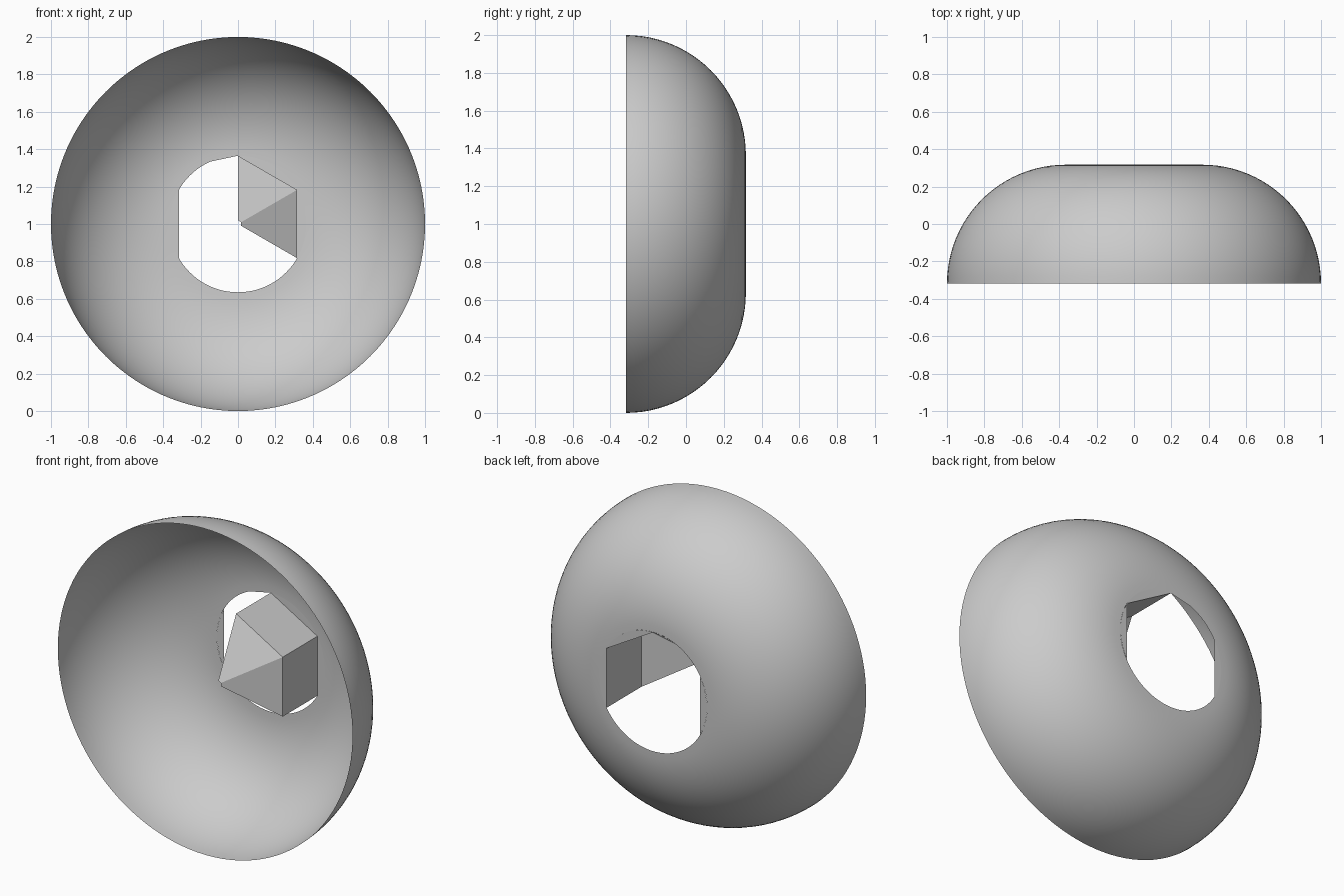
import bpy, bmesh
from math import sin, cos, pi, radians
from mathutils import Vector, Matrix

cube = bpy.data.objects.get("Cube")
if cube:
    bpy.data.objects.remove(cube, do_unlink=True)

HOLE, BULGE = 0.365, 0.635      # hole radius, rounding radius
FRONT, BACK = -0.318, 0.318     # open rim and flat end
SOCKET, TIP = -0.018, -0.19     # socket wall end, cone tip
STEP = 3                        # degrees per segment

grey = bpy.data.materials.new("grey")
grey.use_nodes = True
grey.diffuse_color = (0.6, 0.6, 0.6, 1)
grey.node_tree.nodes["Principled BSDF"].inputs["Base Color"].default_value = (0.6, 0.6, 0.6, 1)


def polar(radius, degrees, y):
    a = radians(degrees)
    return Vector((radius * cos(a), y, 1 + radius * sin(a)))


def finish(name, bm):
    mesh = bpy.data.meshes.new(name)
    bm.to_mesh(mesh)
    bm.free()
    mesh.materials.append(grey)
    obj = bpy.data.objects.new(name, mesh)
    bpy.context.collection.objects.link(obj)
    return obj


def add_face(bm, points):
    bm.faces.new([bm.verts.new(p) for p in points])


# Domed shell: a quarter-round profile revolved about the y axis
bm = bmesh.new()
arc = [i * pi / 48 for i in range(25)]
profile = [bm.verts.new(polar(HOLE + BULGE * cos(a), 0, FRONT + BULGE * sin(a))) for a in arc]
edges = [bm.edges.new(pair) for pair in zip(profile, profile[1:])]
bmesh.ops.spin(bm, geom=profile + edges, cent=(0, 0, 1), axis=(0, 1, 0),
               angle=2 * pi, steps=360 // STEP, use_merge=True)
bmesh.ops.remove_doubles(bm, verts=bm.verts[:], dist=0.0001)
for f in bm.faces:
    f.smooth = True
    f.normal_update()
    mid = f.calc_center_median() - Vector((0, FRONT, 1))
    if f.normal.dot(mid) < 0:
        f.normal_flip()
finish("domed_shell", bm)

# Flat end: the slivers between the round hole and the hexagon
bm = bmesh.new()
for start, end in ((-30, 30), (30, 90), (90, 114), (150, 210)):
    add_face(bm, [polar(HOLE, d, BACK) for d in range(end, start - 1, -STEP)])
finish("flat_end", bm)

# Hex socket: two walls, each with its panel of the pointed bottom
bm = bmesh.new()
for a in (-30, 30):
    b = a + 60
    add_face(bm, [polar(HOLE, a, BACK), polar(HOLE, b, BACK),
                  polar(HOLE, b, SOCKET), polar(HOLE, a, SOCKET)])
    add_face(bm, [polar(HOLE, a, SOCKET), polar(HOLE, b, SOCKET),
                  polar(0.02, b, TIP), polar(0.02, a, TIP)])
bmesh.ops.remove_doubles(bm, verts=bm.verts[:], dist=0.0001)
finish("hex_socket", bm)
